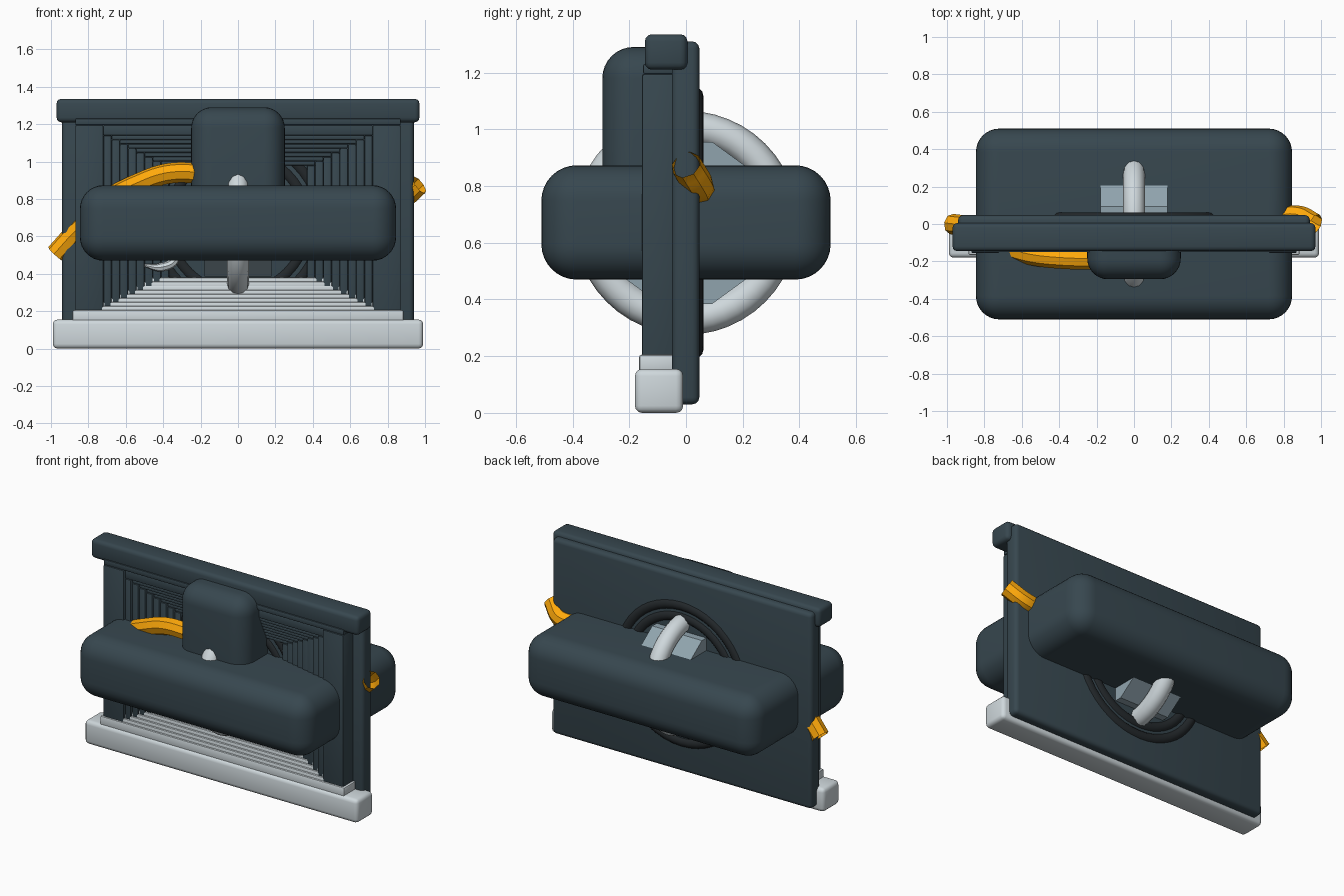
import bpy, math

if "Cube" in bpy.data.objects:
    bpy.data.objects.remove(bpy.data.objects["Cube"])


def material(name, hex_code):
    vals = [int(hex_code[i:i + 2], 16) / 255 for i in (0, 2, 4)]
    lin = [v / 12.92 if v <= 0.04045 else ((v + 0.055) / 1.055) ** 2.4 for v in vals]
    m = bpy.data.materials.new(name)
    m.diffuse_color = (*lin, 1)
    m.use_nodes = True
    m.node_tree.nodes["Principled BSDF"].inputs["Base Color"].default_value = m.diffuse_color
    return m


DARK = material("dark_slate", "37474F")
LIGHT = material("pale_grey", "CFD8DC")
GREY = material("mid_grey", "90A4AE")
BLACK = material("near_black", "23282B")
AMBER = material("amber", "FFA90A")


def finish(name, mat, angle=35):
    ob = bpy.context.object
    ob.name = name
    ob.data.materials.append(mat)
    bpy.ops.object.shade_smooth_by_angle(angle=math.radians(angle))
    return ob


def box(name, lo, hi, mat, bevel=0.012, segments=2):
    bpy.ops.mesh.primitive_cube_add(size=1, location=[(a + b) / 2 for a, b in zip(lo, hi)])
    ob = bpy.context.object
    ob.scale = [b - a for a, b in zip(lo, hi)]
    bpy.ops.object.transform_apply(location=False, rotation=False, scale=True)
    mod = ob.modifiers.new("rounding", 'BEVEL')
    mod.width, mod.segments, mod.limit_method = bevel, segments, 'NONE'
    bpy.ops.object.modifier_apply(modifier=mod.name)
    return finish(name, mat)


def ring(name, loc, rot, major, minor, mat):
    bpy.ops.mesh.primitive_torus_add(location=loc, rotation=rot, major_radius=major,
                                     minor_radius=minor, major_segments=48, minor_segments=12)
    return finish(name, mat, 60)


def tube(name, pts, radius, mat, taper=None, cap=False):
    cu = bpy.data.curves.new(name, 'CURVE')
    cu.dimensions = '3D'
    cu.bevel_depth, cu.bevel_resolution, cu.resolution_u = radius, 2, 6
    cu.use_fill_caps = cap
    sp = cu.splines.new('BEZIER')
    sp.bezier_points.add(len(pts) - 1)
    for i, (bp, p) in enumerate(zip(sp.bezier_points, pts)):
        bp.co = p
        bp.handle_left_type = bp.handle_right_type = 'AUTO'
        bp.radius = taper[i] if taper else 1
    ob = bpy.data.objects.new(name, cu)
    bpy.context.collection.objects.link(ob)
    bpy.ops.object.select_all(action='DESELECT')
    bpy.context.view_layer.objects.active = ob
    ob.select_set(True)
    bpy.ops.object.convert(target='MESH')
    return finish(name, mat)


# Back plate with head and sill bars
box("back_plate", (-.94, -.05, .03), (.94, .047, 1.31), DARK, .025, 3)
box("top_bar", (-.97, -.145, 1.21), (.97, .005, 1.335), DARK, .025, 3)
box("bottom_sill", (-.99, -.18, 0), (.99, -.01, .155), LIGHT, .025, 3)

# Stepped surround, receding towards the plate
N = 9
col_x = [.87, .72] + [.72 - .044 * i for i in range(1, N)]
tops = [1.195, 1.14] + [1.14 - .023 * i for i in range(1, N - 1)]
prev_top = 1.23
for i in range(N):
    front = -.155 + .0105 * i
    outer, inner = col_x[i], col_x[i + 1]
    for side in (-1, 1):
        a, b = sorted((side * outer, side * inner))
        box(f"column_{i}_{'left' if side < 0 else 'right'}",
            (a, front, .15), (b, -.03, tops[i]), DARK, .008)
    box(f"lintel_{i}", (-outer, front + .004, tops[i]), (outer, -.03, prev_top), DARK, .006)
    prev_top = tops[i]
    hw = .885 - .04 * i
    z = .205 + .0218 * i
    box(f"step_{i}", (-hw, front - .01, .14 if i == 0 else z - .04),
        (hw, -.03, z), LIGHT, .008)

# Dark rings around the centre of the plate, on both faces
for y in (-.027, .027):
    for r in (.445, .372):
        ring("plate_ring", (0, y, .67), (math.pi / 2, 0, 0), r, .035, BLACK)

# Crossing blocks
box("cross_bar", (-.845, -.51, .47), (.845, .51, .873), DARK, .125, 8)
box("upright_block", (-.25, -.295, .55), (.25, .04, 1.29), DARK, .11, 8)

# Hub with ring
bpy.ops.mesh.primitive_cylinder_add(vertices=10, radius=.3, depth=.36, location=(0, 0, .67),
                                    rotation=(0, math.pi / 2, 0))
finish("hub", GREY, 20)
ring("hub_ring", (0, 0, .67), (0, math.pi / 2, 0), .337, .058, LIGHT)

# Amber hoses
tube("left_hose", [(-.975, 0, .505), (-.86, -.02, .63), (-.7, -.1, .77)], .055, AMBER)
tube("front_hose", [(-.7, -.12, .8), (-.55, -.165, .875), (-.38, -.185, .935), (-.2, -.19, .94)],
     .055, AMBER)
tube("right_hose", [(.97, 0, .875), (.87, .045, .8), (.7, .02, .81), (.55, .01, .83)],
     .055, AMBER)

# Small pale hook under the bar
tube("pale_hook", [(-.5, -.1, .445), (-.41, -.11, .435), (-.34, -.1, .47), (-.33, -.1, .52)],
     .024, LIGHT, (.3, 1, 1, .6), True)
